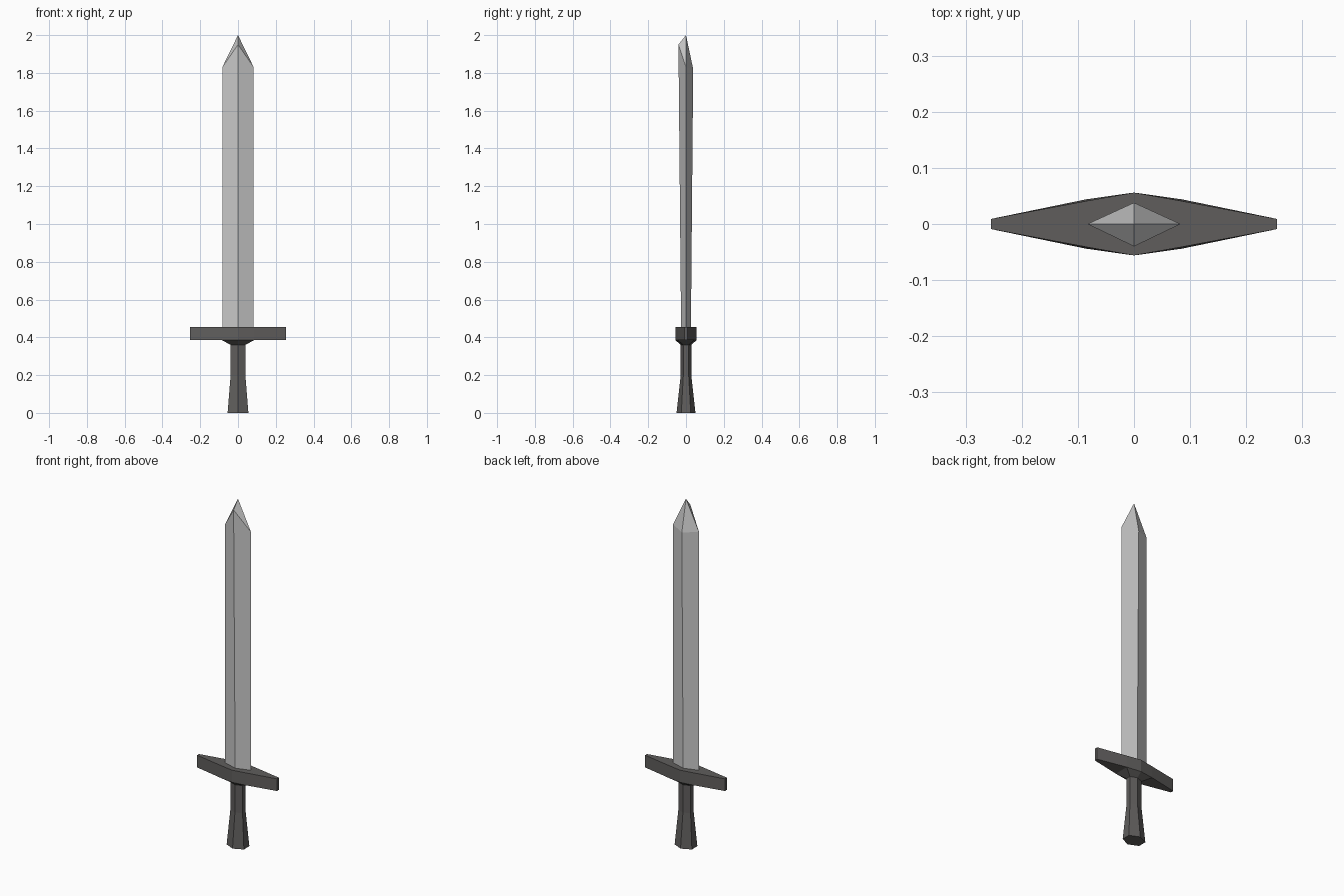
import bpy, bmesh

if "Cube" in bpy.data.objects:
    bpy.data.objects.remove(bpy.data.objects["Cube"])


def material(name, rgb):
    m = bpy.data.materials.new(name)
    m.diffuse_color = (*rgb, 1)
    m.use_nodes = True
    m.node_tree.nodes["Principled BSDF"].inputs["Base Color"].default_value = m.diffuse_color
    return m


def loft(name, rings, mat, tip=None, cap_top=True):
    """Skin a stack of equal-sized point rings, with an end cap or a tip point."""
    bm = bmesh.new()
    loops = [[bm.verts.new(p) for p in ring] for ring in rings]
    n = len(loops[0])
    for a, b in zip(loops, loops[1:]):
        for i in range(n):
            j = (i + 1) % n
            bm.faces.new((a[i], a[j], b[j], b[i]))
    bm.faces.new(loops[0][::-1])
    if tip:
        t = bm.verts.new(tip)
        for i in range(n):
            bm.faces.new((loops[-1][i], loops[-1][(i + 1) % n], t))
    elif cap_top:
        bm.faces.new(loops[-1])
    bmesh.ops.recalc_face_normals(bm, faces=bm.faces[:])
    mesh = bpy.data.meshes.new(name)
    bm.to_mesh(mesh)
    bm.free()
    mesh.materials.append(mat)
    obj = bpy.data.objects.new(name, mesh)
    bpy.context.collection.objects.link(obj)
    return obj


def hexagon(x, y_side, y_mid, z):
    return [(x, -y_side, z), (x, y_side, z), (0, y_mid, z),
            (-x, y_side, z), (-x, -y_side, z), (0, -y_mid, z)]


def guard_outline(y_shoulder, z):
    half = [(0.255, -0.009), (0.255, 0.009), (0.085, y_shoulder),
            (0, 0.056), (-0.085, y_shoulder)]
    return [(x, y, z) for x, y in half] + [(-x, -y, z) for x, y in half]


steel = material("light steel", (0.58, 0.58, 0.58))
dark = material("dark warm grey", (0.115, 0.11, 0.107))

# Diamond-section blade, thicker upwards, with the front ridge reaching higher
loft("blade", [
    [(0.083, 0, 0.45), (0, 0.026, 0.45), (-0.083, 0, 0.45), (0, -0.026, 0.45)],
    [(0.083, 0, 1.83), (0, 0.038, 1.82), (-0.083, 0, 1.83), (0, -0.04, 1.95)],
], steel, tip=(0, 0, 2.0))

# Long lozenge crossguard with blunt ends
loft("crossguard", [guard_outline(0.044, 0.385), guard_outline(0.041, 0.455)], dark)

# Six-sided grip, flared at the foot, widening into a collar under the guard
loft("grip", [
    hexagon(0.055, 0.025, 0.05, 0),
    hexagon(0.039, 0.014, 0.028, 0.2),
    hexagon(0.039, 0.014, 0.028, 0.36),
    hexagon(0.085, 0.044, 0.056, 0.385),
], dark, cap_top=False)
